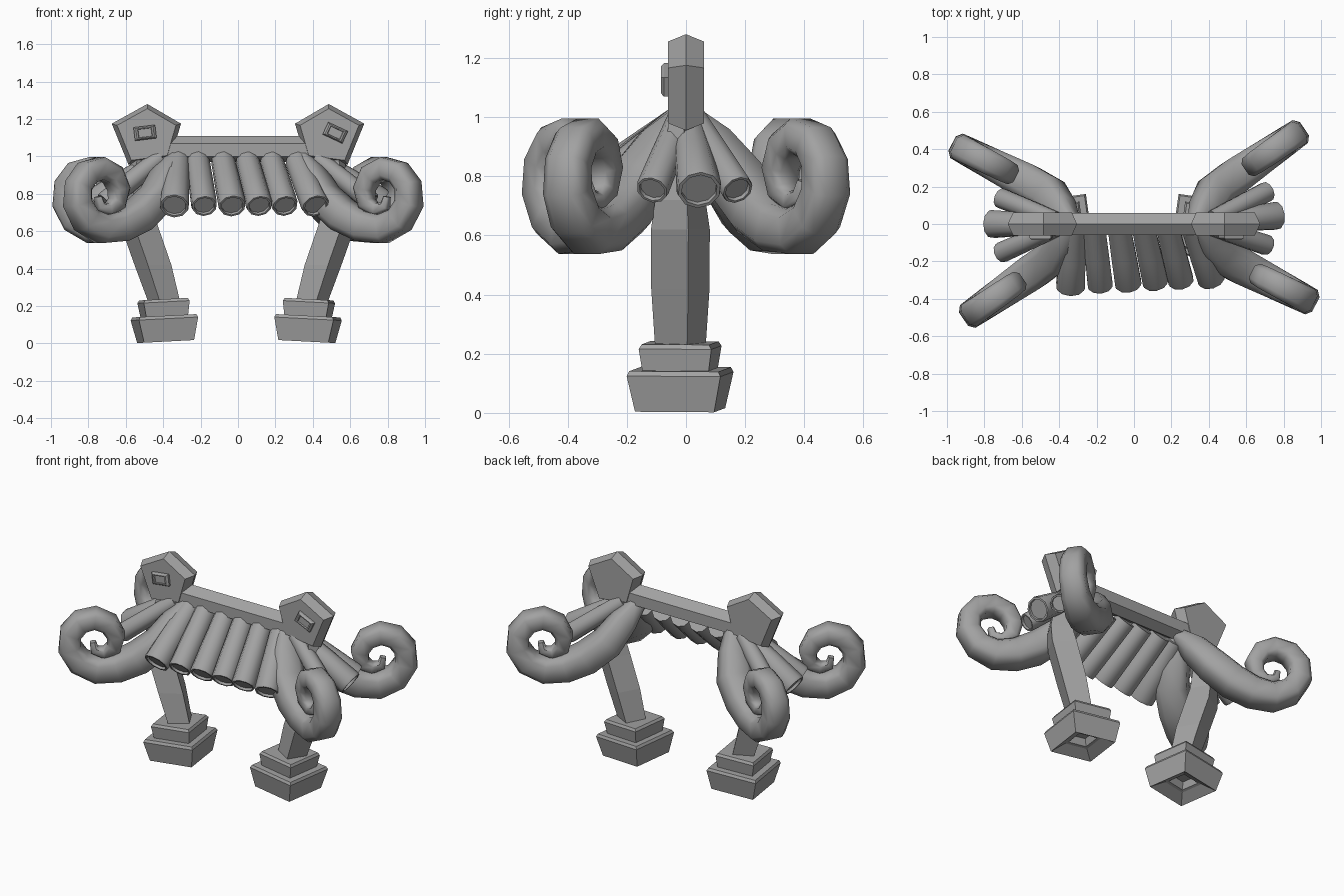
import bpy, bmesh
from math import sin, cos, pi, radians, copysign
from mathutils import Vector, Matrix

cube = bpy.data.objects.get("Cube")
if cube:
    bpy.data.objects.remove(cube)

stone = bpy.data.materials.new("grey stone")
stone.use_nodes = True
stone.diffuse_color = (0.36, 0.36, 0.36, 1)
stone.node_tree.nodes["Principled BSDF"].inputs["Base Color"].default_value = (0.36, 0.36, 0.36, 1)


def finish(name, bm, smooth=None, matrix=None):
    bmesh.ops.recalc_face_normals(bm, faces=bm.faces)
    mesh = bpy.data.meshes.new(name)
    bm.to_mesh(mesh)
    bm.free()
    if matrix:
        mesh.transform(matrix)
    mesh.materials.append(stone)
    obj = bpy.data.objects.new(name, mesh)
    bpy.context.collection.objects.link(obj)
    if smooth:
        bpy.ops.object.select_all(action='DESELECT')
        obj.select_set(True)
        bpy.context.view_layer.objects.active = obj
        bpy.ops.object.shade_smooth_by_angle(angle=radians(smooth))


def loft(rings):
    """Join rings of points with quads and cap both ends."""
    bm = bmesh.new()
    loops = [[bm.verts.new(p) for p in ring] for ring in rings]
    n = len(loops[0])
    for a, b in zip(loops, loops[1:]):
        for i in range(n):
            j = (i + 1) % n
            bm.faces.new((a[i], a[j], b[j], b[i]))
    bm.faces.new(loops[0])
    bm.faces.new(loops[-1])
    return bm


def circle(c, u, v, r, n):
    return [c + r * (cos(2 * pi * i / n) * u + sin(2 * pi * i / n) * v) for i in range(n)]


def blunt(c, u, v, ru, rv):
    """Eight-sided ring with flattened sides."""
    def flat(t):
        return copysign(abs(t) ** 0.6, t)
    angles = [pi / 8 + i * pi / 4 for i in range(8)]
    return [c + ru * flat(cos(a)) * u + rv * flat(sin(a)) * v for a in angles]


def square(half, z, turn=0, x=0, y=0):
    return [Vector((x + half * cos(turn + pi / 4 + i * pi / 2) * 2 ** 0.5,
                    y + half * sin(turn + pi / 4 + i * pi / 2) * 2 ** 0.5, z)) for i in range(4)]


# Tapered tile tube with a shallow hollow mouth
def tube(name, start, end, r0, r1):
    a, b = Vector(start), Vector(end)
    axis = (b - a).normalized()
    u = axis.orthogonal().normalized()
    v = axis.cross(u)
    rings = [(a, r0), (a.lerp(b, 0.5), r0 * 0.4 + r1 * 0.6), (b - axis * 0.015, r1), (b, r1 * 0.95),
             (b, r1 * 0.8), (b - axis * 0.015, r1 * 0.78)]
    finish(name, loft([circle(c, u, v, r, 10) for c, r in rings]), 40)


# Curled corner arm: distance outward, height, radius
ARM = [(0, 1.0, 0.045), (0.09, 0.90, 0.078), (0.19, 0.78, 0.09), (0.31, 0.685, 0.092),
       (0.43, 0.628, 0.086), (0.55, 0.613, 0.08), (0.65, 0.66, 0.074), (0.705, 0.75, 0.07),
       (0.698, 0.845, 0.067), (0.643, 0.913, 0.065), (0.558, 0.936, 0.063), (0.478, 0.90, 0.06),
       (0.438, 0.825, 0.055), (0.453, 0.75, 0.046), (0.508, 0.715, 0.036), (0.563, 0.735, 0.028),
       (0.573, 0.785, 0.018)]


def curl_arm(name, sx, sy, angle):
    def sideways(a):
        return Vector((-sx * sin(a), sy * cos(a), 0))
    out = Vector((sx * cos(angle), sy * sin(angle), 0))
    side = sideways(angle)
    across = sideways(angle - radians(7))
    origin = Vector((sx * 0.335, 0, 0))
    # The arm swings sideways at first, then runs straight to its tip
    pts = [origin + out * s + side * min(s * 0.35, (0.77 - s) * 0.12) + Vector((0, 0, z)) for s, z, r in ARM]
    rings = []
    for i, p in enumerate(pts):
        tangent = (pts[min(i + 1, len(pts) - 1)] - pts[max(i - 1, 0)]).normalized()
        normal = tangent.cross(across).normalized()
        r = ARM[i][2]
        rings.append(blunt(p, tangent.cross(normal), normal, r * 1.1, r))
    finish(name, loft(rings), 50)


for label, sx, sy, deg in (("front_right", -1, -1, 41.5), ("front_left", 1, -1, 34),
                           ("back_right", -1, 1, 34), ("back_left", 1, 1, 41.5)):
    curl_arm(label + "_curl_arm", sx, sy, radians(deg))

# Ridge beam with a six-sided section
section = [(0, 1.11), (0.058, 1.07), (0.058, 1.0), (0, 0.97), (-0.058, 1.0), (-0.058, 1.07)]
finish("ridge_beam", loft([[Vector((x, y, z)) for y, z in section] for x in (-0.38, 0.38)]))

# Front row of tiles
row = [(-0.32, -0.34, 0.08), (-0.215, -0.18, 0.07), (-0.08, -0.03, 0.074),
       (0.05, 0.115, 0.071), (0.18, 0.252, 0.071), (0.315, 0.415, 0.076)]
for i, (top, foot, r) in enumerate(row):
    tube("front_tile_%d" % (i + 1), (top, -0.02, 0.975), (foot, -0.34 + i * 0.008, 0.734), 0.064, r)

# Three fanned tiles at each end
for side, sx, fan in (("right", -1, (-0.155, 0.0, 0.14)), ("left", 1, (-0.115, 0.045, 0.175))):
    for i, y in enumerate(fan):
        mid = i == 1
        tube("%s_end_tile_%d" % (side, i + 1), (sx * 0.42, y * 0.15, 0.99),
             (sx * (0.765 if mid else 0.715), y, 0.753), 0.048, 0.077 if mid else 0.056)

PENTAGON = [(0.485, 1.28), (0.675, 1.175), (0.585, 0.955), (0.36, 0.985), (0.305, 1.175)]
PLATE = [(-0.058, 0.036), (0.058, 0.036), (0.058, -0.036), (-0.058, -0.036)]
for side, sx in (("right", -1), ("left", 1)):
    # Five-sided ridge end, widest along its middle
    mid = Vector((0.485, 0, 1.115))
    rings = []
    for y, k in ((-0.061, 0.85), (0, 1), (0.061, 0.85)):
        ring = [mid + (Vector((x, 0, z)) - mid) * k + Vector((0, y, 0)) for x, z in PENTAGON]
        rings.append([Vector((sx * p.x, p.y, p.z)) for p in ring])
    finish(side + "_ridge_end", loft(rings))

    # Small raised plate with a sunken centre
    place = (Matrix.Translation((0.52 if sx > 0 else -0.497, 0, 1.126))
             @ Matrix.Rotation(radians(-7 if sx < 0 else 25), 4, 'Y'))
    levels = [(-0.05, 1), (-0.074, 1), (-0.085, 0.8), (-0.085, 0.65), (-0.076, 0.6)]
    finish(side + "_plate", loft([[Vector((x * k, y, z * k)) for x, z in PLATE] for y, k in levels]),
           matrix=place)

    # Leaning leg of diamond section
    leg = [(0.39, 0.15, 0.084), (0.397, 0.23, 0.089), (0.455, 0.42, 0.102), (0.525, 0.62, 0.103),
           (0.545, 0.72, 0.088), (0.53, 0.98, 0.04)]
    rings = [square(r / 2 ** 0.5, z, pi / 4 + sx * radians(15), sx * x, -0.019) for x, z, r in leg]
    finish(side + "_leg", loft(rings))

    # Two-step foot, wider at each top, hollow underneath
    base = (Matrix.Translation((0.368 if sx > 0 else -0.387, -0.02, 0.01))
            @ Matrix.Rotation(sx * radians(3), 4, 'Y') @ Matrix.Rotation(-sx * radians(8), 4, 'Z'))
    upper = [(0.10, 0.12), (0.112, 0.13), (0.124, 0.212), (0.115, 0.227)]
    lower = [(0.13, 0.138), (0.152, 0.138), (0.16, 0.122), (0.135, 0), (0.075, 0.04),
             (0.06, 0.045), (0.05, 0.09)]
    for name, steps in (("upper", upper), ("lower", lower)):
        finish("%s_%s_foot" % (side, name), loft([square(h, z) for h, z in steps]), matrix=base)
